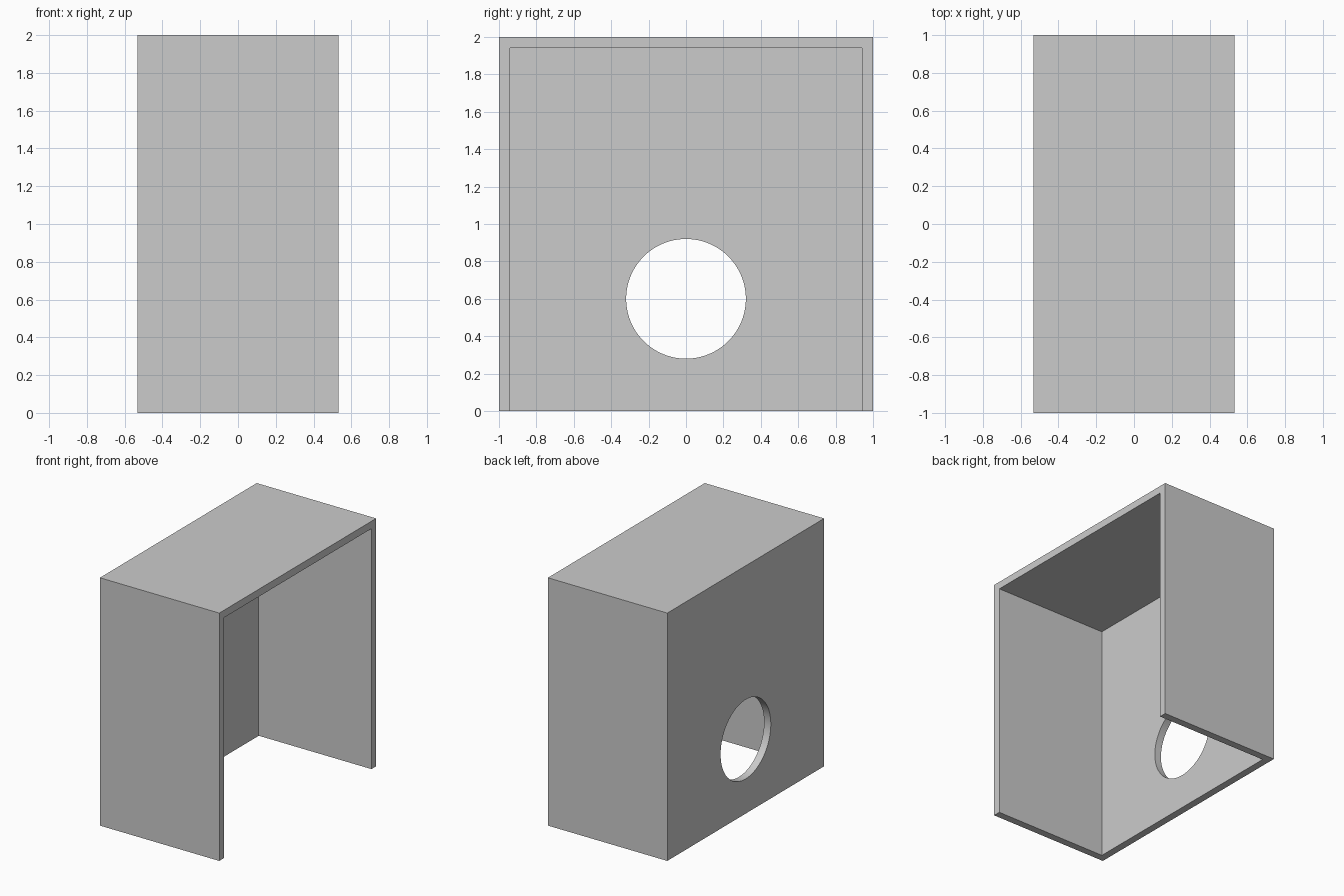
import bpy
from math import pi, radians

cube = bpy.data.objects.get("Cube")
if cube:
    bpy.data.objects.remove(cube, do_unlink=True)

HALF_X, HALF_Y, HEIGHT, WALL = 0.533, 1.0, 2.0, 0.06
HOLE_RADIUS, HOLE_Z = 0.32, 0.6

grey = bpy.data.materials.new("plain grey")
grey.use_nodes = True
colour = (0.6, 0.6, 0.6, 1)
grey.diffuse_color = colour
grey.node_tree.nodes["Principled BSDF"].inputs["Base Color"].default_value = colour


def box(name, low, high):
    centre = [(a + b) / 2 for a, b in zip(low, high)]
    bpy.ops.mesh.primitive_cube_add(size=1, location=centre)
    obj = bpy.context.object
    obj.name = name
    obj.scale = [b - a for a, b in zip(low, high)]
    bpy.ops.object.transform_apply(location=True, rotation=True, scale=True)
    obj.data.materials.append(grey)
    return obj


def cut(obj, cutter):
    mod = obj.modifiers.new("cut", 'BOOLEAN')
    mod.operation = 'DIFFERENCE'
    mod.solver = 'EXACT'
    mod.object = cutter
    bpy.context.view_layer.objects.active = obj
    bpy.ops.object.modifier_apply(modifier=mod.name)
    bpy.data.objects.remove(cutter, do_unlink=True)


# Housing: outer block hollowed out, open at the bottom and on the left
housing = box("housing", (-HALF_X, -HALF_Y, 0), (HALF_X, HALF_Y, HEIGHT))
cut(housing, box("cavity_cutter", (-HALF_X + WALL, -HALF_Y + WALL, -1),
                 (HALF_X + 1, HALF_Y - WALL, HEIGHT - WALL)))

# Round opening through the side panel
bpy.ops.mesh.primitive_cylinder_add(vertices=96, radius=HOLE_RADIUS, depth=WALL * 4,
                                    location=(-HALF_X, 0, HOLE_Z), rotation=(0, pi / 2, 0))
hole_cutter = bpy.context.object
hole_cutter.name = "hole_cutter"
hole_cutter.data.materials.append(grey)
cut(housing, hole_cutter)

# Smooth the bore, keep the box edges crisp
bpy.ops.object.select_all(action='DESELECT')
housing.select_set(True)
bpy.context.view_layer.objects.active = housing
bpy.ops.object.shade_smooth_by_angle(angle=radians(30))
